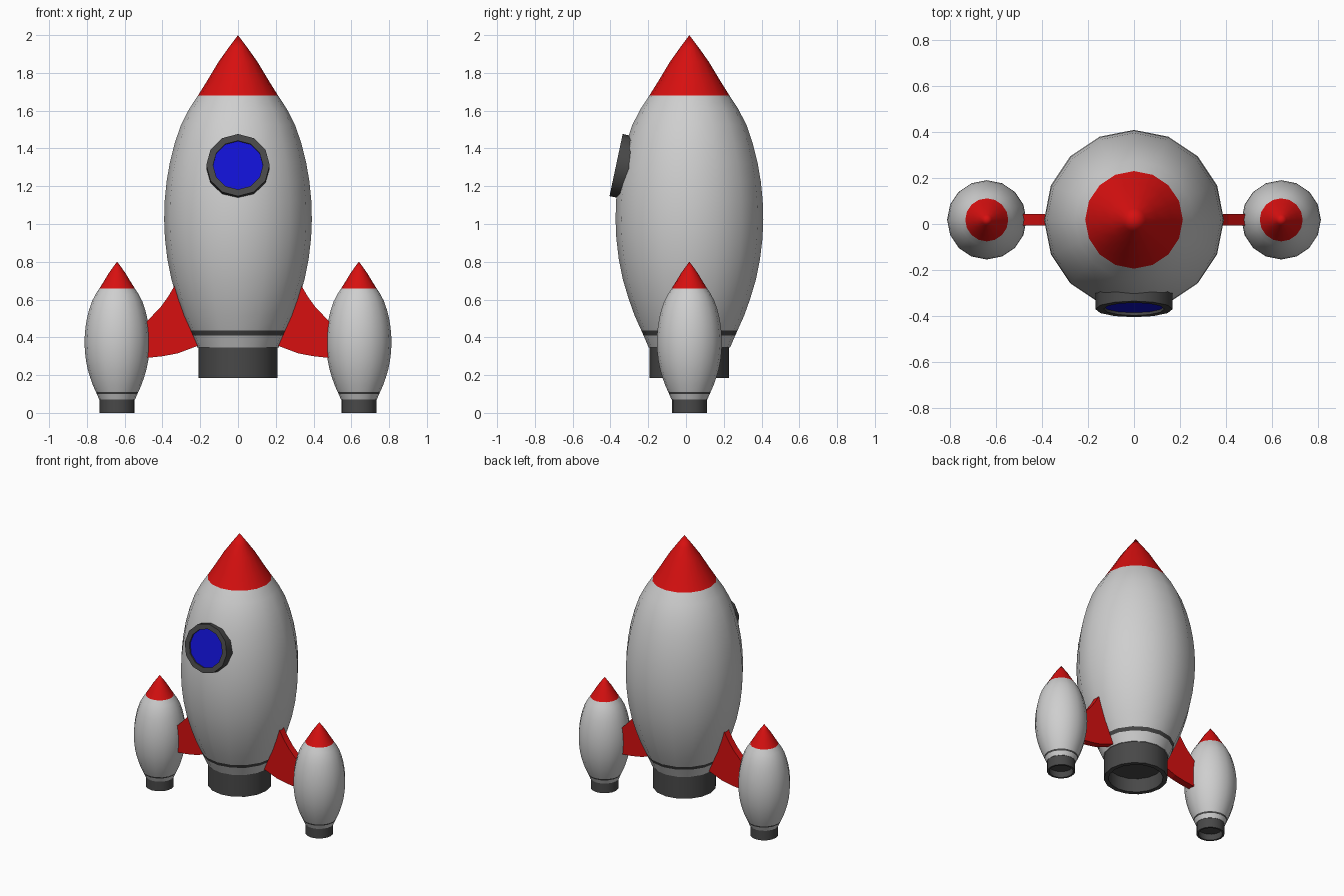
import bpy, bmesh
from math import sin, cos, pi, radians

if "Cube" in bpy.data.objects:
    bpy.data.objects.remove(bpy.data.objects["Cube"])


def material(name, r, g, b):
    m = bpy.data.materials.new(name)
    m.use_nodes = True
    m.diffuse_color = (r, g, b, 1)
    m.node_tree.nodes["Principled BSDF"].inputs["Base Color"].default_value = (r, g, b, 1)
    return m


GREY = material("light grey", 0.62, 0.62, 0.62)
RED = material("red", 0.68, 0.005, 0.005)
DARK = material("dark grey", 0.065, 0.065, 0.065)
BLUE = material("blue", 0.006, 0.006, 0.66)
CY = 0.018  # shared depth of the rocket axes


def finish(bm, name, mats, smooth=True):
    bmesh.ops.recalc_face_normals(bm, faces=bm.faces)
    mesh = bpy.data.meshes.new(name)
    bm.to_mesh(mesh)
    bm.free()
    for m in mats:
        mesh.materials.append(m)
    ob = bpy.data.objects.new(name, mesh)
    bpy.context.collection.objects.link(ob)
    if smooth:
        bpy.ops.object.select_all(action='DESELECT')
        ob.select_set(True)
        bpy.context.view_layer.objects.active = ob
        bpy.ops.object.shade_smooth_by_angle(angle=radians(35))
    return ob


def lathe(name, profile, sides, mats, rule=lambda r, z: 0):
    """Revolve (radius, z) points around z; rule picks a material from each band's middle."""
    bm = bmesh.new()
    rings = []
    for r, z in profile:
        n = sides if r > 0 else 1
        rings.append([bm.verts.new((r * cos(2 * pi * i / sides), r * sin(2 * pi * i / sides), z))
                      for i in range(n)])
    for (r0, z0), (r1, z1), a, b in zip(profile, profile[1:], rings, rings[1:]):
        for i in range(sides):
            j = (i + 1) % sides
            corners = [a[i % len(a)], a[j % len(a)], b[j % len(b)], b[i % len(b)]]
            f = bm.faces.new(list(dict.fromkeys(corners)))
            f.material_index = rule((r0 + r1) / 2, (z0 + z1) / 2)
    return finish(bm, name, mats)


# Heights are measured from the bottom of the engine
HULL = [(0, .16), (.215, .16), (.243, .225), (.254, .25), (.29, .33), (.322, .42),
        (.352, .52), (.374, .63), (.387, .74), (.391, .84), (.388, .94), (.378, 1.04),
        (.361, 1.14), (.336, 1.24), (.302, 1.34), (.258, 1.425), (.212, 1.495),
        (.162, 1.575), (.102, 1.675), (.05, 1.748), (0, 1.815)]
ENGINE = [(0, .1), (.18, .1), (.18, 0), (.21, 0), (.21, .17)]


def hull_colour(r, z):
    if z > 1.495:
        return 1
    return 2 if .225 < z < .25 else 0


def rocket(name, x, z, scale):
    hull = lathe(name + "_hull", HULL, 16, [GREY, RED, DARK], hull_colour)
    engine = lathe(name + "_engine", ENGINE, 16, [DARK])
    for ob in (hull, engine):
        ob.location = (x, CY, z)
        ob.scale = (scale,) * 3


rocket("main", 0, .185, 1)

# Porthole: a tilted ring with a recessed pane
ring = lathe("porthole_ring", [(.168, -.09), (.168, 0), (.132, 0), (.132, -.03)], 12, [DARK])
pane = lathe("porthole_pane", [(0, -.012), (.133, -.012)], 12, [BLUE])
for ob in (ring, pane):
    ob.location = (0, -.37, 1.312)
    ob.rotation_euler = (radians(78), 0, 0)

# Side boosters and the fins that carry them
FIN = [(.2, .36), (.32, .315), (.4, .3), (.52, .287), (.52, .46), (.48, .487),
       (.41, .56), (.37, .615), (.335, .675), (.25, .62)]
for side, s in (("left", 1), ("right", -1)):
    rocket(side + "_booster", s * .64, 0, .441)
    bm = bmesh.new()
    face = bm.faces.new([bm.verts.new((s * x, CY - .025, z)) for x, z in FIN])
    out = bmesh.ops.extrude_face_region(bm, geom=[face])
    bmesh.ops.translate(bm, vec=(0, .05, 0),
                        verts=[v for v in out["geom"] if isinstance(v, bmesh.types.BMVert)])
    finish(bm, side + "_fin", [RED], smooth=False)
